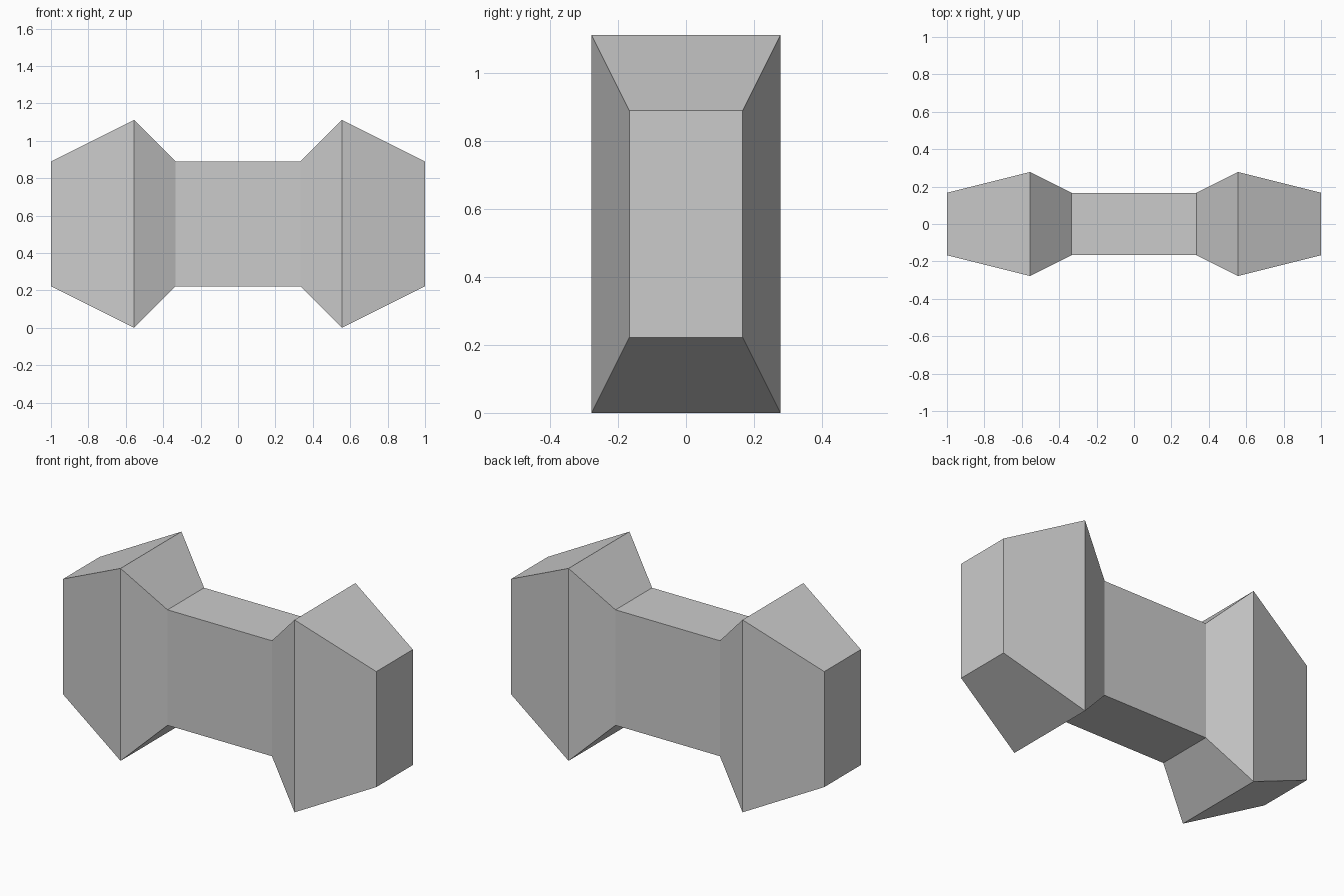
import bpy
import bmesh

cube = bpy.data.objects.get("Cube")
if cube:
    bpy.data.objects.remove(cube, do_unlink=True)

# Plain grey for the whole bar
grey = bpy.data.materials.new("plain_grey")
grey.use_nodes = True
colour = (0.6, 0.6, 0.6, 1.0)
grey.diffuse_color = colour
grey.node_tree.nodes["Principled BSDF"].inputs["Base Color"].default_value = colour

# Half profile along x: (x, half depth, half height)
MID_Z = 0.5556
half = [(0.3333, 0.1667, 0.3333), (0.5556, 0.2778, 0.5556), (1.0, 0.1667, 0.3333)]
sections = [(-x, d, h) for x, d, h in reversed(half)] + half

# Rectangular rings bridged into one closed flat-sided bar
bm = bmesh.new()
rings = [[bm.verts.new((x, sy * d, MID_Z + sz * h))
          for sy, sz in ((-1, -1), (1, -1), (1, 1), (-1, 1))]
         for x, d, h in sections]
for a, b in zip(rings, rings[1:]):
    for i in range(4):
        j = (i + 1) % 4
        bm.faces.new((a[i], a[j], b[j], b[i]))
bm.faces.new(rings[0])
bm.faces.new(rings[-1])
bmesh.ops.recalc_face_normals(bm, faces=bm.faces)

mesh = bpy.data.meshes.new("dumbbell_bar")
bm.to_mesh(mesh)
bm.free()
mesh.materials.append(grey)
bpy.context.collection.objects.link(bpy.data.objects.new("dumbbell_bar", mesh))
